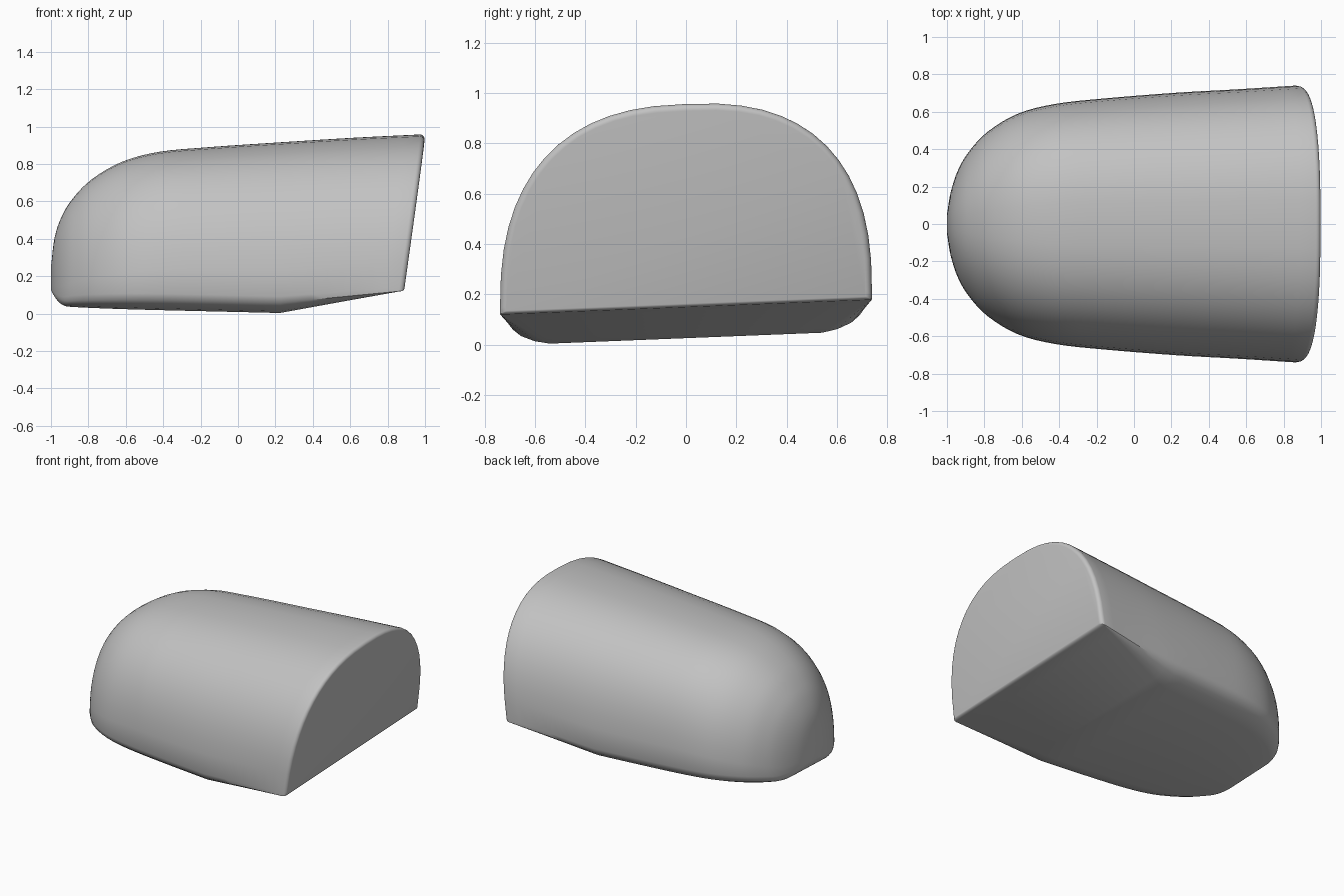
import bpy, bmesh, math
from mathutils import Vector

cube = bpy.data.objects.get("Cube")
if cube:
    bpy.data.objects.remove(cube, do_unlink=True)

mat = bpy.data.materials.new("plain grey")
mat.use_nodes = True
GREY = (0.54, 0.54, 0.54, 1)
mat.diffuse_color = GREY
mat.node_tree.nodes["Principled BSDF"].inputs["Base Color"].default_value = GREY

# Stations along the shell: x, half width, crown height
STATIONS = [(-1, .05, .25), (-.98, .17, .41), (-.94, .29, .525), (-.88, .39, .62),
            (-.78, .495, .72), (-.62, .59, .812), (-.42, .642, .865), (-.15, .672, .89),
            (.23, .702, .918), (.55, .72, .94), (.86, .74, .957)]
REAR = STATIONS[-1][0]
KNEE = .23          # where the flat sole starts to rise
ROLL = .04          # sideways tilt of the whole body
LEAN = .14          # lean of the cut end
RIM = .028          # rounding of the cut end
ARC = 14            # steps from side to crown


def refine(rows, steps=4):
    """Smooth curve through the stations."""
    pts = [Vector(r) for r in rows]
    pts = [2 * pts[0] - pts[1]] + pts + [2 * pts[-1] - pts[-2]]
    out = []
    for a, b, c, d in zip(pts, pts[1:], pts[2:], pts[3:]):
        for i in range(steps):
            t = i / steps
            out.append(b + (c - a) * t / 2 + (2 * a - 5 * b + 4 * c - d) * t * t / 2
                       + (3 * b - a - 3 * c + d) * t ** 3 / 2)
    return out + [pts[-2]]


def section(x, w, top):
    """Closed cross-section: domed crown, rounded lower edges, flat sole."""
    rise = max(0, (x - KNEE) / (REAR - KNEE))
    nose = max(0, (-.9 - x) / .1)
    sole = .03 - .02 * x + .135 * rise + .08 * nose ** 2.5
    edge = min(1, w / .65) * (1 - .97 * rise)
    side = sole + .075 * edge + .02 * (1 - nose)
    power = 2.5 if x > -.4 else 2.5 - .35 * (-.4 - x) / .6
    half = [(w - .16 * edge, sole), (w - .1 * edge, sole + .012 * edge),
            (w - .045 * edge, sole + .035 * edge), (w - .015 * edge, sole + .06 * edge)]
    for i in range(ARC + 1):
        a = math.pi / 2 * i / ARC
        half.append((w * math.cos(a) ** (2 / power) if i < ARC else 0,
                     side + (top - side) * math.sin(a) ** (2 / power)))
    ring = half + [(-y, z) for y, z in reversed(half[:-1])]
    lean = LEAN * min(1, max(0, (x + .1) / (REAR + .1)))
    return [Vector((x + lean * (z - .15), y, z + ROLL * y)) for y, z in ring]


# Shell rings, then the rounded rim of the cut end
rings = [section(*p) for p in refine(STATIONS)]
last = rings[-1]
centre = sum(last, Vector()) / len(last)
for i in range(1, 6):
    a = math.pi / 2 * i / 5
    ring = []
    for v in last:
        inward = centre - v
        inward.normalize()
        ring.append(v + inward * RIM * (1 - math.cos(a)) + Vector((RIM * math.sin(a), 0, 0)))
    rings.append(ring)

bm = bmesh.new()
loops = [[bm.verts.new(v) for v in ring] for ring in rings]
count = len(loops[0])
for a, b in zip(loops, loops[1:]):
    for i in range(count):
        j = (i + 1) % count
        bm.faces.new((a[i], a[j], b[j], b[i]))
bm.faces.new(loops[0])
bm.faces.new(loops[-1])
bmesh.ops.recalc_face_normals(bm, faces=bm.faces)

mesh = bpy.data.meshes.new("rounded_shell")
bm.to_mesh(mesh)
bm.free()
mesh.materials.append(mat)
shell = bpy.data.objects.new("rounded_shell", mesh)
bpy.context.collection.objects.link(shell)
bpy.context.view_layer.objects.active = shell
shell.select_set(True)
bpy.ops.object.shade_smooth_by_angle(angle=math.radians(32))
